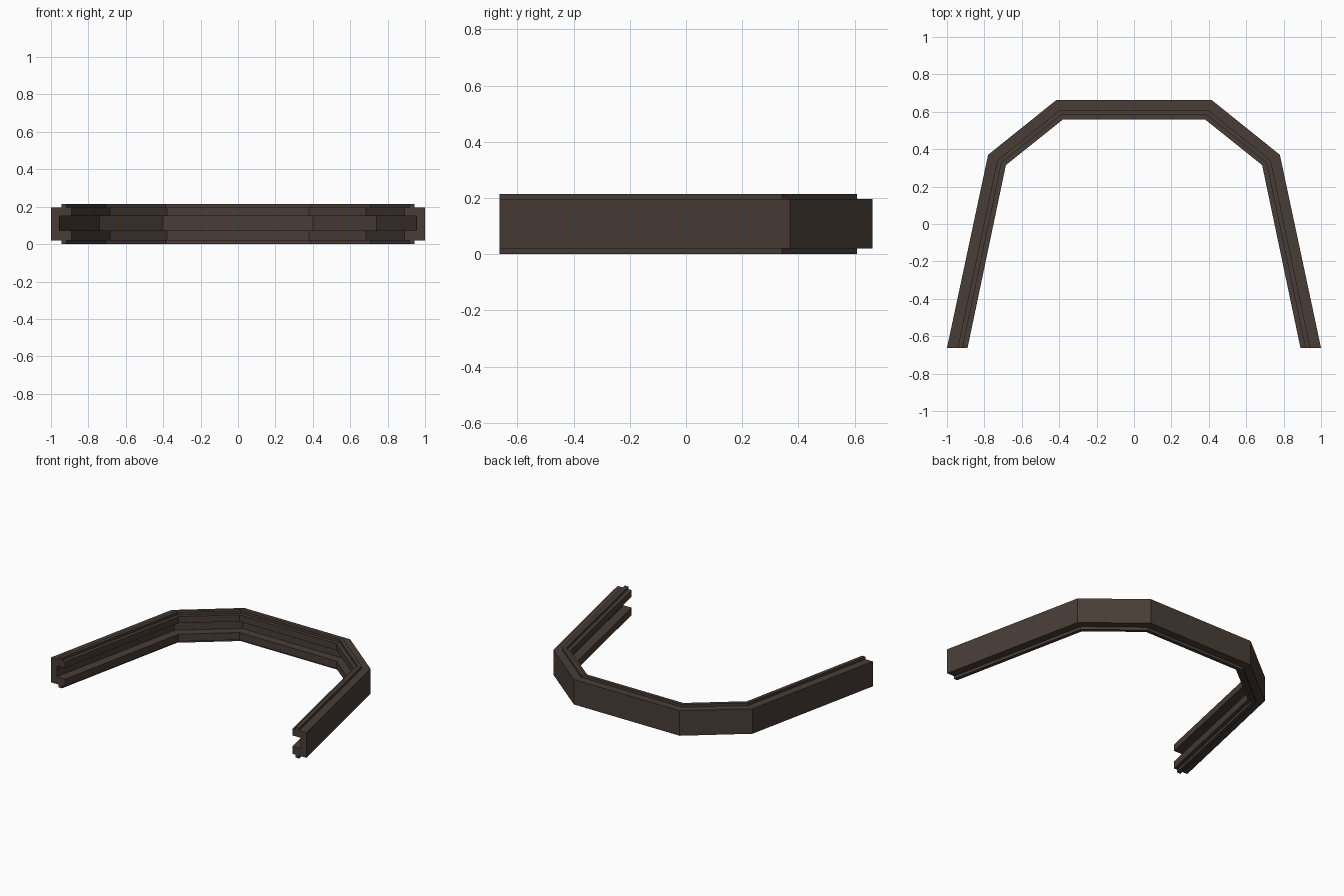
import bpy, bmesh
from mathutils import Vector

if "Cube" in bpy.data.objects:
    bpy.data.objects.remove(bpy.data.objects["Cube"])

brown = bpy.data.materials.new("dark brown")
brown.diffuse_color = (0.066, 0.047, 0.038, 1)
brown.use_nodes = True
brown.node_tree.nodes["Principled BSDF"].inputs["Base Color"].default_value = brown.diffuse_color

# Plan outline of the bent rail: outer and inner corners, mirrored in x
outer = [(1.0, -0.663), (0.78, 0.37), (0.415, 0.663)]
inner = [(0.89, -0.663), (0.685, 0.315), (0.38, 0.559)]


def mirrored(half):
    return half + [(-x, y) for x, y in reversed(half)]


# Channel section: (fraction from outer to inner side, height)
section = [
    (0.0, 0.02), (0.52, 0.02), (0.52, 0.0), (0.76, 0.0), (0.76, 0.02), (1.0, 0.02),
    (1.0, 0.072), (0.41, 0.072), (0.41, 0.15), (1.0, 0.15),
    (1.0, 0.197), (0.76, 0.197), (0.76, 0.215), (0.52, 0.215), (0.52, 0.197), (0.0, 0.197),
]

# Sweep the section through the mitred corners and cap both ends
bm = bmesh.new()
rings = []
for o, i in zip(mirrored(outer), mirrored(inner)):
    o, i = Vector(o), Vector(i)
    rings.append([bm.verts.new((*o.lerp(i, t), z)) for t, z in section])
n = len(section)
for a, b in zip(rings, rings[1:]):
    for k in range(n):
        m = (k + 1) % n
        bm.faces.new((a[k], a[m], b[m], b[k]))
bm.faces.new(rings[0])
bm.faces.new(rings[-1][::-1])
bmesh.ops.recalc_face_normals(bm, faces=bm.faces)

mesh = bpy.data.meshes.new("bent_channel_rail")
bm.to_mesh(mesh)
bm.free()
mesh.materials.append(brown)
rail = bpy.data.objects.new("bent_channel_rail", mesh)
bpy.context.collection.objects.link(rail)
